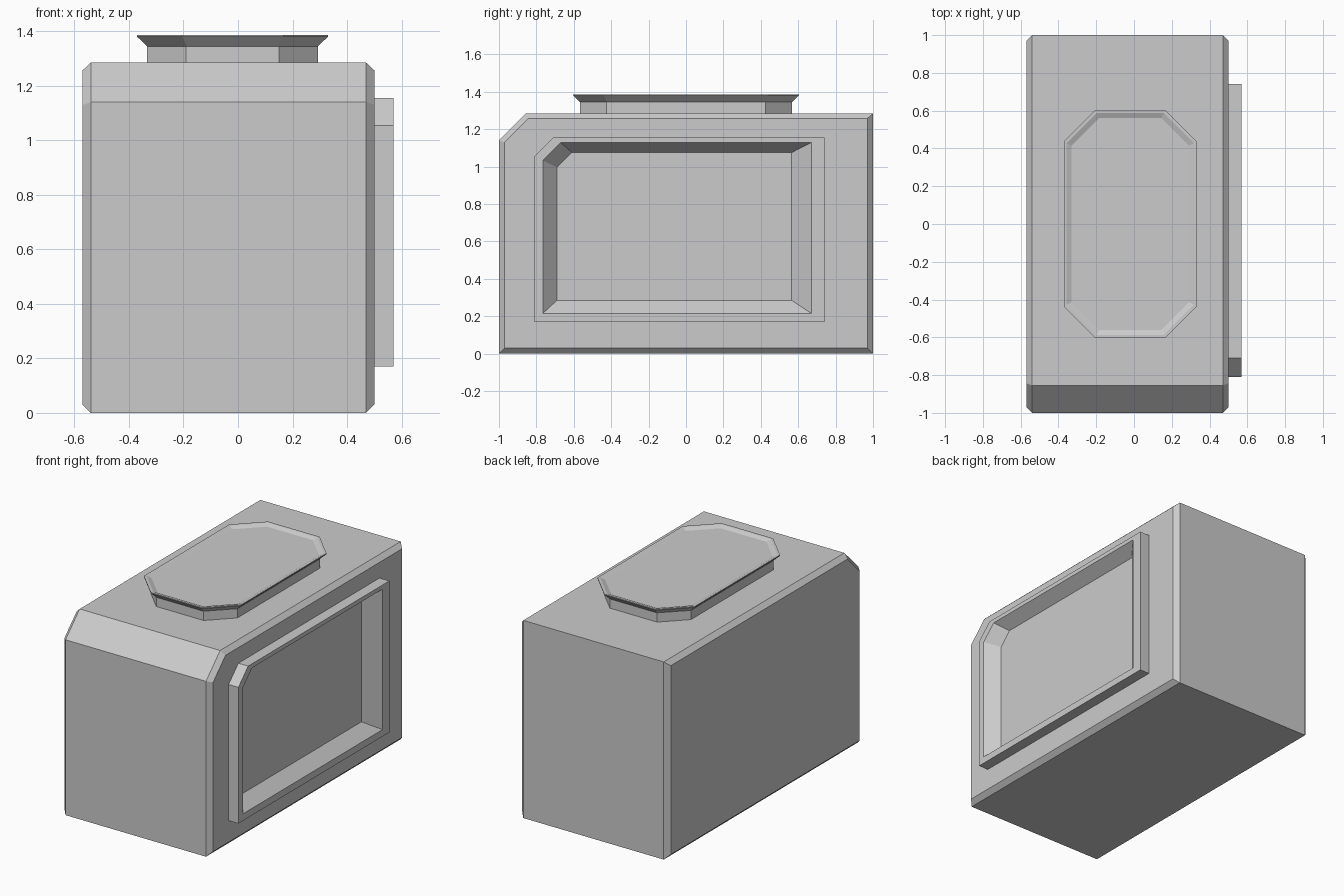
import bpy, bmesh

if "Cube" in bpy.data.objects:
    bpy.data.objects.remove(bpy.data.objects["Cube"], do_unlink=True)

grey = bpy.data.materials.new("plain grey")
grey.use_nodes = True
grey.diffuse_color = (0.6, 0.6, 0.6, 1)
grey.node_tree.nodes["Principled BSDF"].inputs["Base Color"].default_value = (0.6, 0.6, 0.6, 1)


def loft(name, rings, cap_start=True, cap_end=True):
    """Skin a list of equal-length point loops into one flat-shaded object."""
    bm = bmesh.new()
    loops = [[bm.verts.new(p) for p in ring] for ring in rings]
    for a, b in zip(loops, loops[1:]):
        for i in range(len(a)):
            j = (i + 1) % len(a)
            bm.faces.new((a[i], a[j], b[j], b[i]))
    if cap_start:
        bm.faces.new(loops[0][::-1])
    if cap_end:
        bm.faces.new(loops[-1])
    mesh = bpy.data.meshes.new(name)
    bm.to_mesh(mesh)
    bm.free()
    mesh.materials.append(grey)
    obj = bpy.data.objects.new(name, mesh)
    bpy.context.collection.objects.link(obj)
    return obj


def side_ring(x, front, back, low, high, cut):
    """Rectangle in the side plane with its upper front corner cut off."""
    return [(x, front, low), (x, back, low), (x, back, high),
            (x, front + cut, high), (x, front, high - cut)]


def octagon(z, half_x, half_y, cut, centre_x=-0.02):
    """Rectangle in the ground plane with all four corners cut off."""
    corners = [(half_x, cut - half_y), (half_x, half_y - cut),
               (half_x - cut, half_y), (cut - half_x, half_y),
               (-half_x, half_y - cut), (-half_x, cut - half_y),
               (cut - half_x, -half_y), (half_x - cut, -half_y)]
    return [(centre_x + x, y, z) for x, y in corners]


# Body with bevelled side edges, open behind the panel
frame_outline = (-0.81, 0.74, 0.17, 1.155, 0.1)
outer = (-1, 1, 0, 1.285, 0.145)
inner = (-0.97, 0.97, 0.03, 1.257, 0.127)
loft("body", [
    side_ring(-0.57, *inner),
    side_ring(-0.54, *outer),
    side_ring(0.47, *outer),
    side_ring(0.50, *inner),
    side_ring(0.50, *frame_outline),
], cap_end=False)

# Raised side panel with a sloped recess
loft("side_panel", [
    side_ring(0.50, *frame_outline),
    side_ring(0.57, *frame_outline),
    side_ring(0.57, -0.765, 0.67, 0.215, 1.128, 0.095),
    side_ring(0.492, -0.69, 0.565, 0.285, 1.075, 0.08),
], cap_start=False)

# Neck and flared lid with a shallow dish on top
loft("lid_neck", [
    octagon(1.285, 0.313, 0.568, 0.143),
    octagon(1.345, 0.313, 0.568, 0.143),
])
loft("lid", [
    octagon(1.345, 0.313, 0.568, 0.145),
    octagon(1.380, 0.35, 0.603, 0.165),
    octagon(1.386, 0.35, 0.603, 0.165),
    octagon(1.386, 0.338, 0.588, 0.16),
    octagon(1.374, 0.312, 0.562, 0.148),
])
